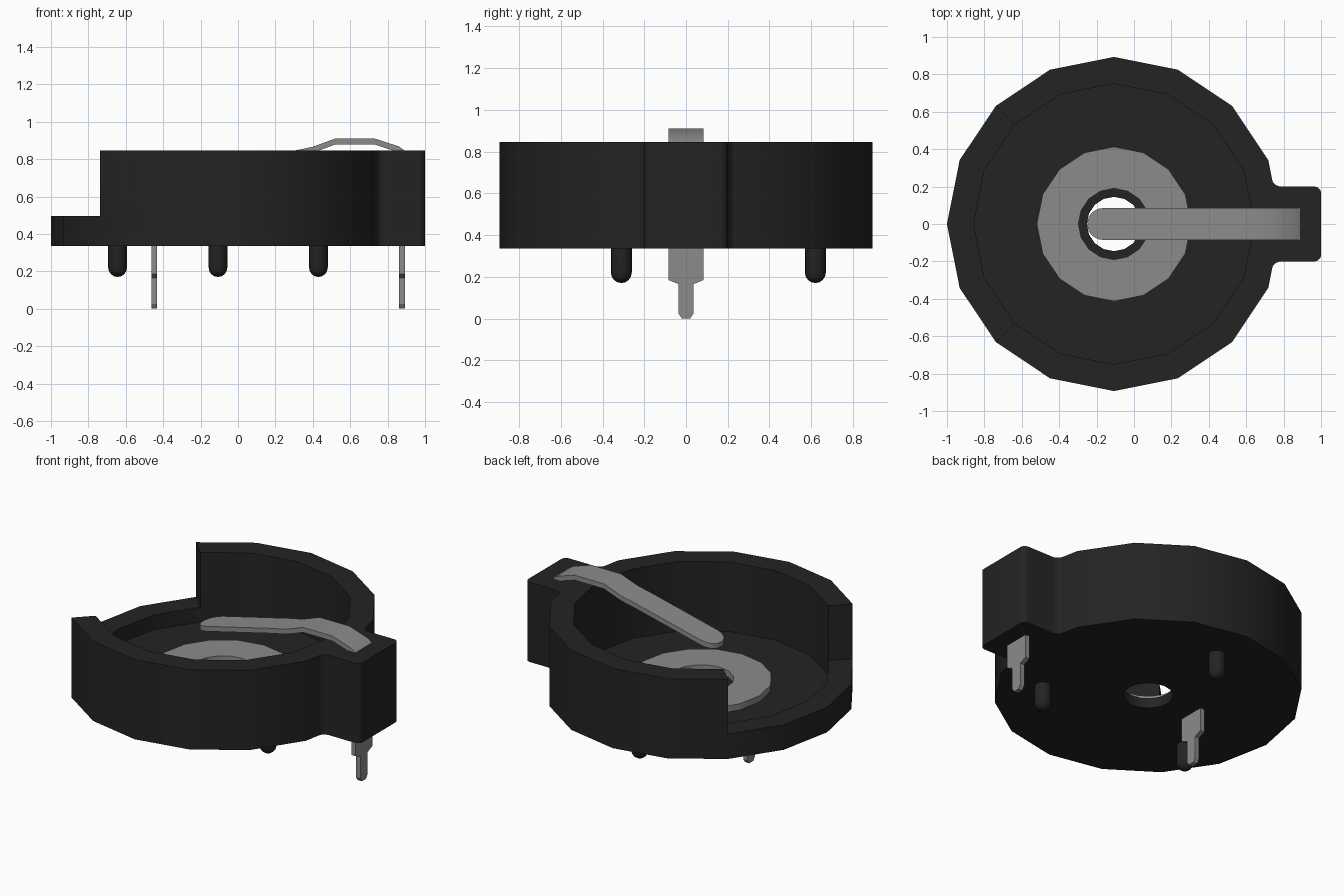
import bpy, bmesh, math
from mathutils import Vector

cube = bpy.data.objects.get("Cube")
if cube:
    bpy.data.objects.remove(cube, do_unlink=True)

CX = -0.107                      # axis of the round body
SIDES = 16
BASE, FLOOR, LOW, HIGH = 0.335, 0.40, 0.495, 0.845
R_OUT, R_IN, R_HOLE = 0.893, 0.75, 0.145


def material(name, value, rough):
    m = bpy.data.materials.new(name)
    m.diffuse_color = (value, value, value, 1)
    m.use_nodes = True
    bsdf = m.node_tree.nodes["Principled BSDF"]
    bsdf.inputs["Base Color"].default_value = (value, value, value, 1)
    bsdf.inputs["Roughness"].default_value = rough
    return m


BLACK = material("black_plastic", 0.017, 0.6)
METAL = material("grey_metal", 0.26, 0.5)


def finish(name, bm, mat, smooth=True):
    bmesh.ops.remove_doubles(bm, verts=bm.verts, dist=1e-5)
    bmesh.ops.recalc_face_normals(bm, faces=bm.faces)
    me = bpy.data.meshes.new(name)
    bm.to_mesh(me)
    bm.free()
    me.materials.append(mat)
    ob = bpy.data.objects.new(name, me)
    bpy.context.collection.objects.link(ob)
    if smooth:
        smooth_shade(ob)
    return ob


def activate(ob):
    bpy.ops.object.select_all(action='DESELECT')
    ob.select_set(True)
    bpy.context.view_layer.objects.active = ob


def smooth_shade(ob):
    activate(ob)
    bpy.ops.object.shade_smooth_by_angle(angle=math.radians(30))


def face(bm, pts):
    return bm.faces.new([bm.verts.new(p) for p in pts])


def prism(bm, pts, direction):
    """Extrude a flat outline into a closed solid."""
    f = face(bm, pts)
    geo = bmesh.ops.extrude_face_region(bm, geom=[f], use_keep_orig=True)["geom"]
    bmesh.ops.translate(bm, vec=Vector(direction),
                        verts=[v for v in geo if isinstance(v, bmesh.types.BMVert)])


def ring_point(i, r, z):
    a = 2 * math.pi * i / SIDES
    return (CX + r * math.cos(a), r * math.sin(a), z)


def revolve(bm, path, i):
    """One segment of a revolved path of (radius, height) points."""
    for (r0, z0), (r1, z1) in zip(path, path[1:]):
        face(bm, [ring_point(i, r0, z0), ring_point(i + 1, r0, z0),
                  ring_point(i + 1, r1, z1), ring_point(i, r1, z1)])


def arc(x, y, r, a0, a1, n=5):
    return [(x + r * math.cos(math.radians(a0 + (a1 - a0) * k / n)),
             y + r * math.sin(math.radians(a0 + (a1 - a0) * k / n))) for k in range(n + 1)]


# Round tray: full wall everywhere except a lowered quarter on the -x side
bm = bmesh.new()
for i in range(SIDES):
    lowered = 6 <= i < 10
    top = [(R_IN, LOW), (R_OUT, LOW)] if lowered else \
        [(R_IN, LOW), (R_IN, HIGH), (R_OUT, HIGH), (R_OUT, LOW)]
    revolve(bm, [(R_HOLE, BASE), (R_HOLE, FLOOR), (R_IN, FLOOR)] + top
            + [(R_OUT, BASE), (R_HOLE, BASE)], i)
for i in (6, 10):
    face(bm, [ring_point(i, r, z) for r, z in
              ((R_IN, LOW), (R_OUT, LOW), (R_OUT, HIGH), (R_IN, HIGH))])
body = finish("holder_body", bm, BLACK, smooth=False)

# Terminal block with rounded corners and filleted roots, fused to the tray
half = [(0.69, 0.25)] + arc(0.786, 0.25, 0.05, 180, 270) + arc(0.965, 0.165, 0.035, 90, 0)
outline = half + [(x, -y) for x, y in reversed(half)]
bm = bmesh.new()
prism(bm, [(x, y, BASE) for x, y in outline], (0, 0, HIGH - BASE))
block = finish("terminal_block", bm, BLACK, smooth=False)
activate(body)
mod = body.modifiers.new("fuse", 'BOOLEAN')
mod.operation = 'UNION'
mod.solver = 'EXACT'
mod.object = block
bpy.ops.object.modifier_apply(modifier=mod.name)
bpy.data.objects.remove(block, do_unlink=True)
smooth_shade(body)

# Flat contact washer on the tray floor
bm = bmesh.new()
for i in range(SIDES):
    revolve(bm, [(0.19, FLOOR), (0.19, 0.44), (0.413, 0.44), (0.413, FLOOR), (0.19, FLOOR)], i)
finish("contact_washer", bm, METAL)

# Spring arm: sections of (x, top height, half width), with a round tip
W, T, TIP = 0.085, 0.032, -0.165
sections = []
for k in range(6):
    a = math.radians(8 + 82 * k / 5)
    x = TIP - W * math.cos(a)
    sections.append((x, 0.725 + 0.25 * (x + 0.2), W * math.sin(a)))
sections += [(0.30, 0.845, W), (0.40, 0.866, W), (0.52, 0.91, W),
             (0.73, 0.91, W), (0.86, 0.868, W), (0.89, 0.846, W)]
bm = bmesh.new()
rows = [[bm.verts.new(p) for p in ((x, -w, z), (x, w, z), (x, w, z - T), (x, -w, z - T))]
        for x, z, w in sections]
for a, b in zip(rows, rows[1:]):
    for k in range(4):
        n = (k + 1) % 4
        bm.faces.new((a[k], a[n], b[n], b[k]))
bm.faces.new(rows[0])
bm.faces.new(rows[-1])
finish("spring_arm", bm, METAL)

# Two solder pins: wide shoulder stepping down to a narrow chamfered leg
side = [(0.085, BASE + 0.01), (0.085, 0.185), (0.037, 0.165), (0.037, 0.025), (0.02, 0.0)]
pin = side + [(-y, z) for y, z in reversed(side)]
for name, x in (("front_pin", 0.862), ("rear_pin", -0.462)):
    bm = bmesh.new()
    prism(bm, [(x, y, z) for y, z in pin], (0.03, 0, 0))
    finish(name, bm, METAL, smooth=False)

# Three locating pegs with domed ends, evenly spaced around the axis
PEG_R = 0.05
dome = [(0.17 + PEG_R * (1 - math.cos(math.radians(a))), PEG_R * math.sin(math.radians(a)))
        for a in (0, 22.5, 45, 67.5, 90)] + [(BASE + 0.01, PEG_R)]
for n, deg in enumerate((90, 210, 330)):
    px = CX + 0.62 * math.cos(math.radians(deg))
    py = 0.62 * math.sin(math.radians(deg))
    bm = bmesh.new()
    profile = [bm.verts.new((px + r, py, z)) for z, r in dome]
    edges = [bm.edges.new(e) for e in zip(profile, profile[1:])]
    bmesh.ops.spin(bm, geom=profile + edges, cent=(px, py, 0), axis=(0, 0, 1),
                   angle=2 * math.pi, steps=16)
    finish(f"locating_peg_{n + 1}", bm, BLACK)
